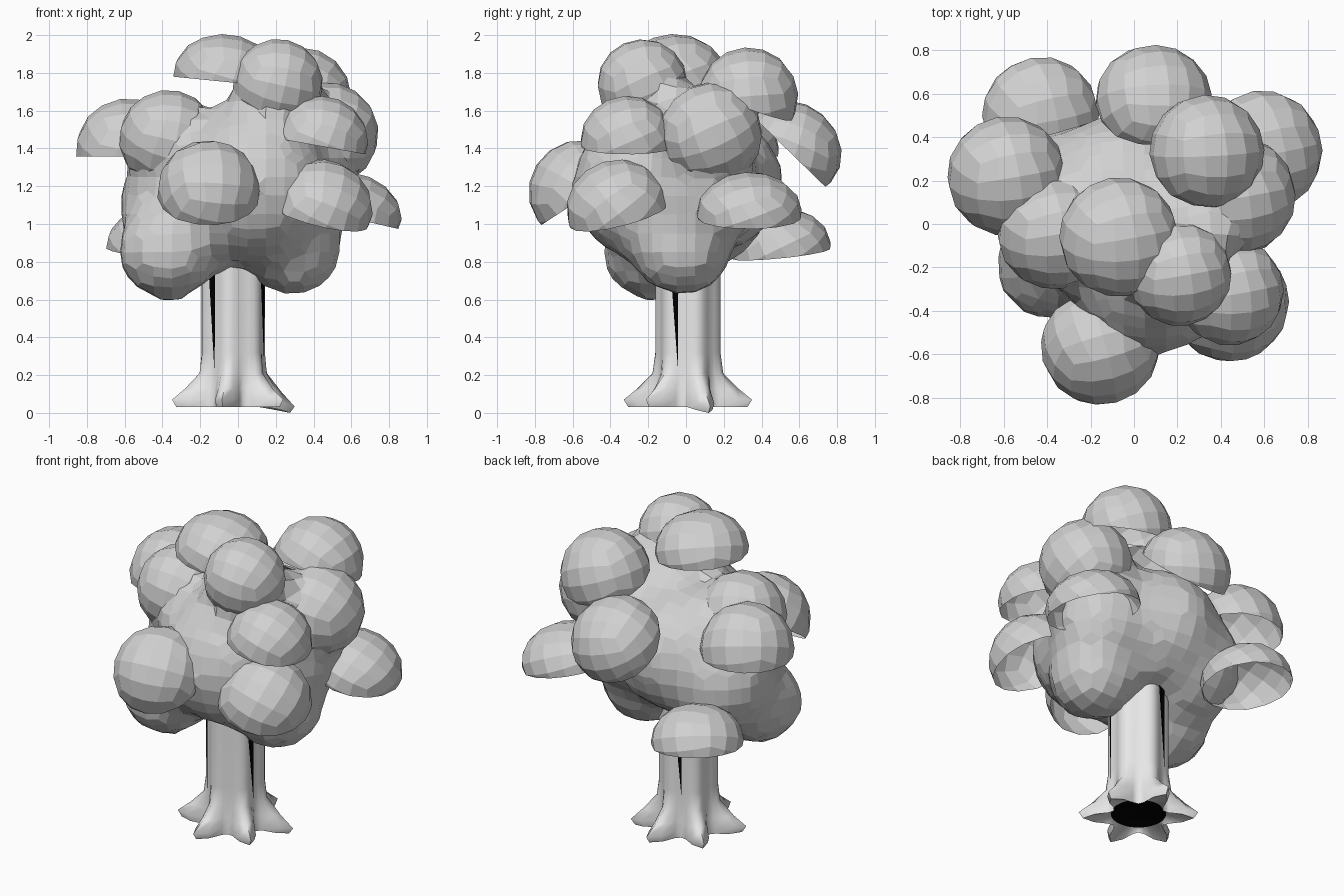
import bpy, bmesh, math
from mathutils import Vector, Matrix

cube = bpy.data.objects.get("Cube")
if cube:
    bpy.data.objects.remove(cube)


def flat_colour(name, value):
    mat = bpy.data.materials.new(name)
    mat.use_nodes = True
    mat.diffuse_color = (value, value, value, 1)
    mat.node_tree.nodes["Principled BSDF"].inputs["Base Color"].default_value = (value, value, value, 1)
    return mat


leaf_grey = flat_colour("leaf_grey", 0.64)
bark_grey = flat_colour("bark_light_grey", 0.82)
black = flat_colour("hollow_black", 0.0)


def finish(bm, name, *materials):
    mesh = bpy.data.meshes.new(name)
    bm.to_mesh(mesh)
    bm.free()
    for mat in materials:
        mesh.materials.append(mat)
    obj = bpy.data.objects.new(name, mesh)
    bpy.context.collection.objects.link(obj)
    return obj


def quad_ball():
    """Unit sphere made of quads, turned a little."""
    bm = bmesh.new()
    bmesh.ops.create_cube(bm, size=2)
    bmesh.ops.subdivide_edges(bm, edges=bm.edges[:], cuts=3, use_grid_fill=True)
    for v in bm.verts:
        v.co = Vector([math.tan(c * math.pi / 4) for c in v.co]).normalized()
    bm.transform(Matrix.Rotation(0.5, 4, (1, 0.6, 0.3)))
    return bm


def leaf_cap(name, centre, radius, up, squash):
    """Open half ball tilted towards the direction up."""
    bm = quad_ball()
    bmesh.ops.bisect_plane(bm, geom=bm.verts[:] + bm.edges[:] + bm.faces[:],
                           plane_co=(0, 0, -0.12), plane_no=(0, 0, 1), clear_inner=True)
    turn = Vector((0, 0, 1)).rotation_difference(Vector(up).normalized())
    bm.transform(Matrix.Translation(centre) @ turn.to_matrix().to_4x4()
                 @ Matrix.Diagonal((radius, radius, radius * squash, 1)))
    finish(bm, name, leaf_grey)


# Leaf caps around the crown
caps = {
    "cap_back_low": ((-0.43, 0.50, 0.87), 0.27, (0.1, -0.1, 1), 0.8),
    "cap_back": ((0.09, 0.57, 1.40), 0.27, (0, 0.7, 0.72), 0.88),
    "cap_left_low": ((0.59, 0.335, 1.06), 0.28, (0.22, 0, 0.95), 0.76),
    "cap_left_top": ((0.335, 0.33, 1.67), 0.265, (0.1, 0.35, 0.93), 1),
    "cap_right": ((-0.585, 0.22, 1.39), 0.275, (0, 0, 1), 1),
    "cap_top": ((-0.07, -0.06, 1.78), 0.275, (0.1, 0, 1), 0.82),
    "cap_left_front": ((0.44, -0.31, 1.44), 0.25, (0.18, 0, 1), 0.95),
    "cap_left_front_low": ((0.44, -0.36, 1.08), 0.275, (0.25, -0.25, 1), 0.95),
    "cap_front": ((-0.155, -0.56, 1.17), 0.275, (0, -0.55, 0.83), 1),
}
for name, values in caps.items():
    leaf_cap(name, *values)

# Whole leaf balls high on the crown
balls = {
    "ball_top": (0.21, -0.23, 1.74, 0.24),
    "ball_right": (-0.37, -0.04, 1.45, 0.26),
    "ball_left": (0.47, 0.13, 1.475, 0.275),
}
for name, (x, y, z, r) in balls.items():
    bm = quad_ball()
    bm.transform(Matrix.Translation((x, y, z)) @ Matrix.Scale(r, 4))
    finish(bm, name, leaf_grey)

# Crown core: thick arms from the middle to every ball and to the two low lobes,
# fused with the body into one faceted mass
tips = [(x, y, z, r - 0.02) for x, y, z, r in balls.values()] + [
    (0.285, -0.02, 0.88, 0.265), (-0.37, -0.18, 0.86, 0.265)]
lobes = [
    (0.08, -0.20, 1.20, 0.40), (0.15, -0.10, 1.45, 0.26), (-0.05, 0.15, 1.22, 0.36),
    (-0.30, 0.10, 1.10, 0.33), (0.30, 0.08, 1.18, 0.31),
]
heart = Vector((0.05, -0.03, 1.22))
for x, y, z, r in tips:
    for t in (0, 0.25, 0.5):
        lobes.append((*Vector((x, y, z)).lerp(heart, t), r * (1 - 0.25 * t)))
bm = bmesh.new()
for x, y, z, r in lobes:
    bmesh.ops.create_icosphere(bm, subdivisions=3, radius=r + 0.01,
                               matrix=Matrix.Translation((x, y, z)))
core = finish(bm, "crown_core", leaf_grey)
fuse = core.modifiers.new("fuse", "REMESH")
fuse.mode = "VOXEL"
fuse.voxel_size = 0.1
soften = core.modifiers.new("soften", "SMOOTH")
soften.factor = 0.4
soften.iterations = 2

# Trunk: six flutes that flare into roots; radii run from ridge to valley
levels = [
    (0.06, (0.16,) * 4), (0.03, (0.32, 0.26, 0.185, 0.165)),
    (0.07, (0.345, 0.28, 0.19, 0.16)), (0.13, (0.27, 0.23, 0.18, 0.155)),
    (0.21, (0.19, 0.18, 0.165, 0.155)), (0.32, (0.175, 0.17, 0.16, 0.155)),
    (1.0, (0.175, 0.17, 0.16, 0.155)),
]
middle = Vector((-0.025, 0.01, 0))


def around(angle, r, z):
    a = math.radians(angle)
    return middle + Vector((r * math.cos(a), r * math.sin(a), z))


bm = bmesh.new()
rings = []
for z, radii in levels:
    ring = []
    for k in range(36):
        r = radii[min(k % 6, 6 - k % 6)]
        # the first root dips lower than the rest
        sink = max(0, r - 0.2) / 4 if k < 3 or k > 33 else 0
        ring.append(bm.verts.new(around(20 + 10 * k, r, z - sink)))
    rings.append(ring)
for low, high in zip(rings, rings[1:]):
    for k in range(36):
        n = (k + 1) % 36
        bm.faces.new((low[k], low[n], high[n], high[k]))
# black hollow under the trunk
bm.faces.new(rings[0][::-1]).material_index = 1
trunk = finish(bm, "trunk", bark_grey, black)
bpy.ops.object.select_all(action="DESELECT")
trunk.select_set(True)
bpy.context.view_layer.objects.active = trunk
bpy.ops.object.shade_smooth_by_angle(angle=math.radians(70))

# Dark clefts in the bark, narrowing downwards
bm = bmesh.new()
for angle, low in ((-130, 0.2), (-23, 0.24), (106, 0.3)):
    corners = [around(angle - 12, 0.172, 0.85), around(angle + 6, 0.172, 0.85),
               around(angle + 5, 0.172, low)]
    bm.faces.new([bm.verts.new(c) for c in corners])
finish(bm, "trunk_clefts", black)
